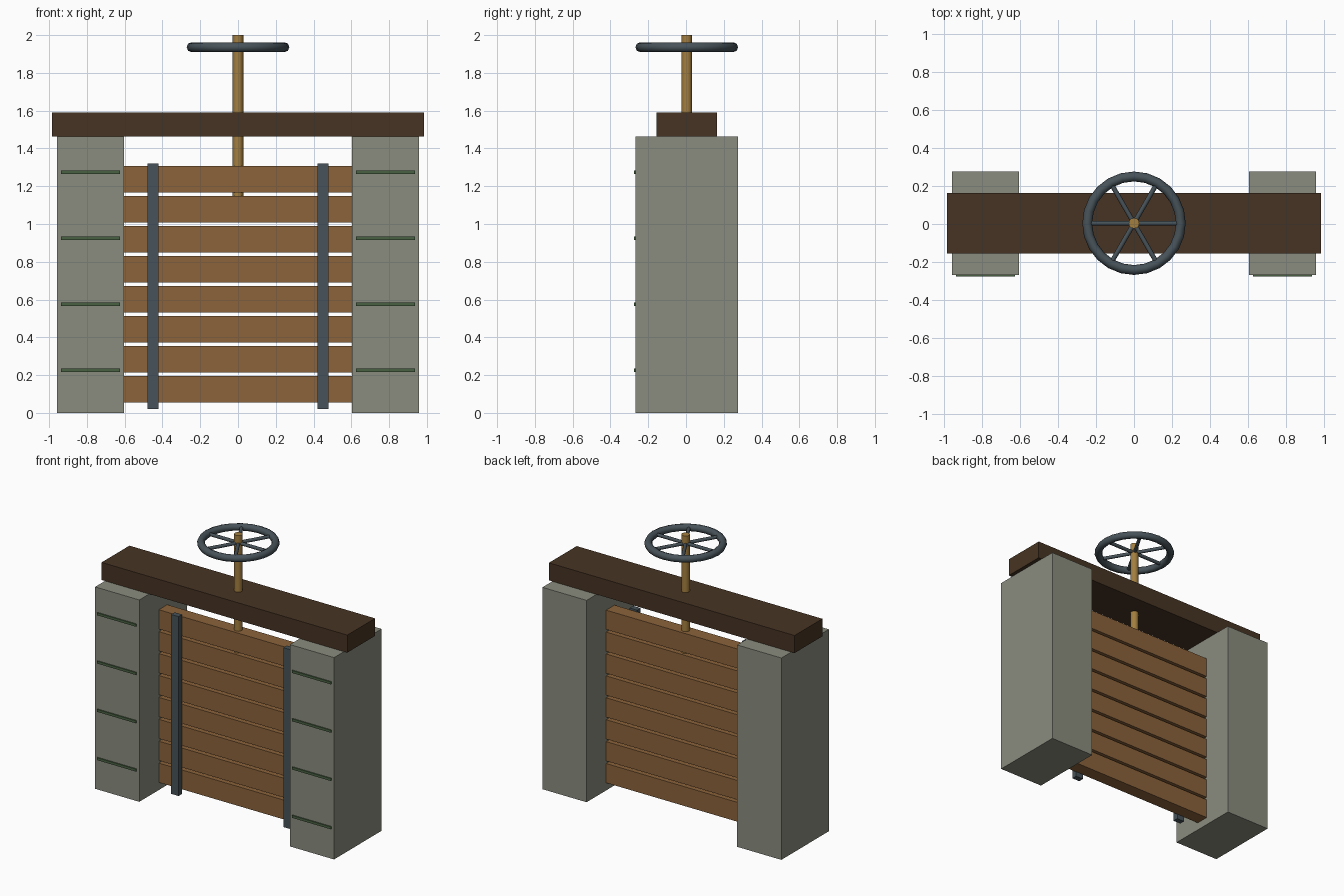
import bpy, math
from mathutils import Vector

if "Cube" in bpy.data.objects:
    bpy.data.objects.remove(bpy.data.objects["Cube"])

YC = 0.004  # depth centre of the structure


def material(name, rgb):
    m = bpy.data.materials.new(name)
    m.diffuse_color = (*rgb, 1)
    m.use_nodes = True
    m.node_tree.nodes["Principled BSDF"].inputs["Base Color"].default_value = m.diffuse_color
    return m


STONE = material("stone", (0.255, 0.265, 0.21))
PLANK = material("plank wood", (0.26, 0.125, 0.043))
BEAM = material("dark wood", (0.063, 0.034, 0.017))
IRON = material("iron", (0.063, 0.086, 0.1))
BRASS = material("brass", (0.37, 0.21, 0.05))
MOSS = material("moss", (0.065, 0.12, 0.055))


def finish(name, mat, smooth=False):
    ob = bpy.context.object
    ob.name = name
    ob.data.materials.append(mat)
    if smooth:
        bpy.ops.object.shade_smooth_by_angle(angle=math.radians(50))
    return ob


def box(name, mat, x, y, z):
    """Box from (min, max) ranges on each axis."""
    lo, hi = Vector((x[0], y[0], z[0])), Vector((x[1], y[1], z[1]))
    bpy.ops.mesh.primitive_cube_add(size=1, location=(lo + hi) / 2)
    bpy.context.object.scale = hi - lo
    bpy.ops.object.transform_apply(location=False, rotation=False)
    return finish(name, mat)


def rod(name, mat, a, b, radius, sides):
    a, b = Vector(a), Vector(b)
    d = b - a
    bpy.ops.mesh.primitive_cylinder_add(
        vertices=sides, radius=radius, depth=d.length, location=(a + b) / 2,
        rotation=d.to_track_quat('Z', 'Y').to_euler())
    return finish(name, mat, True)


# Stone pillars, moss lines on their fronts, iron straps on the gate
for side, label in ((-1, "left"), (1, "right")):
    def span(a, b):
        return sorted((side * a, side * b))
    box(f"{label}_pillar", STONE, span(0.604, 0.958),
        (YC - 0.272, YC + 0.272), (0, 1.463))
    for i in range(4):
        z = 0.225 + 0.35 * i
        box(f"{label}_moss_line", MOSS, span(0.625, 0.937),
            (YC - 0.28, YC - 0.265), (z - 0.009, z + 0.009))
    box(f"{label}_strap", IRON, span(0.42, 0.48),
        (YC - 0.085, YC - 0.045), (0.02, 1.32))

# Gate planks
for i in range(8):
    z = 0.125 + 0.1588 * i
    box("gate_plank", PLANK, (-0.604, 0.604),
        (YC - 0.048, YC + 0.048), (z - 0.07, z + 0.07))

# Top beam
box("top_beam", BEAM, (-0.985, 0.985), (YC - 0.159, YC + 0.159), (1.463, 1.59))

# Lifting stem
rod("stem", BRASS, (0, YC, 1.14), (0, YC, 2.0), 0.028, 12)

# Hand wheel: rim and six spokes
WZ = 1.936
bpy.ops.mesh.primitive_torus_add(major_segments=24, minor_segments=8,
                                 major_radius=0.246, minor_radius=0.026,
                                 location=(0, YC, WZ))
finish("wheel_rim", IRON, True)
for i in range(6):
    t = math.radians(60 * i)
    rod("wheel_spoke", IRON, (0, YC, WZ),
        (0.24 * math.cos(t), YC + 0.24 * math.sin(t), WZ), 0.0125, 8)
